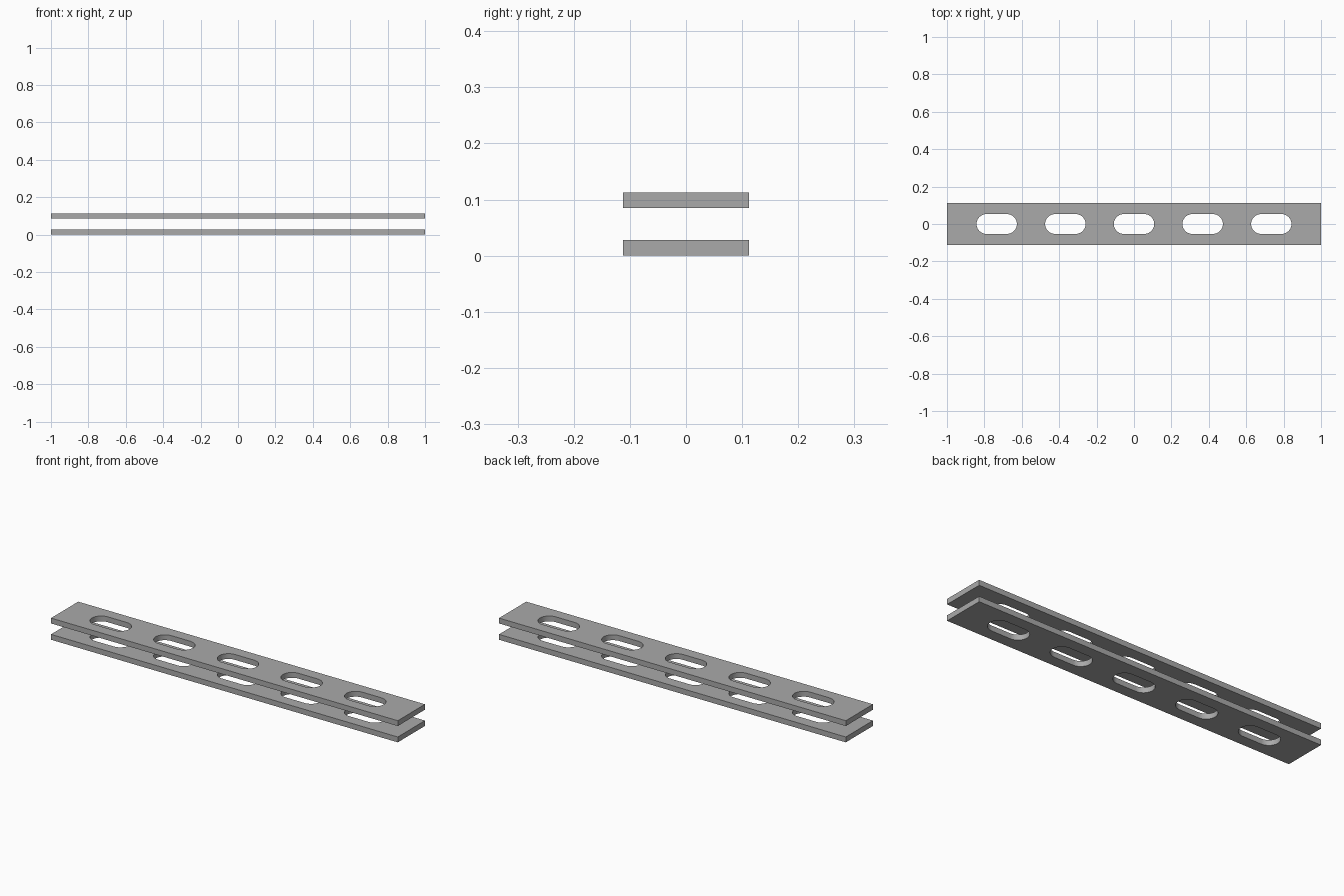
import bpy
import bmesh
from math import cos, sin, pi

HALF_LENGTH, HALF_WIDTH, THICKNESS = 1.0, 0.112, 0.028
SLOT_PITCH, SLOT_RADIUS, SLOT_STRAIGHT = 0.367, 0.053, 0.055
ARC_STEPS = 12

cube = bpy.data.objects.get("Cube")
if cube:
    bpy.data.objects.remove(cube, do_unlink=True)

steel = bpy.data.materials.new("plain grey steel")
steel.use_nodes = True
grey = (0.4, 0.4, 0.4, 1)
steel.diffuse_color = grey
steel.node_tree.nodes["Principled BSDF"].inputs["Base Color"].default_value = grey


def half_profile():
    """Outline of the rear half of a plate, running along the slot edges."""
    points = [(-HALF_LENGTH, 0)]
    for i in range(-2, 3):
        for side in (-1, 1):
            centre = i * SLOT_PITCH + side * SLOT_STRAIGHT
            start = pi if side < 0 else pi / 2
            for s in range(ARC_STEPS + 1):
                a = start - s * pi / 2 / ARC_STEPS
                points.append((centre + SLOT_RADIUS * cos(a), SLOT_RADIUS * sin(a)))
    return points + [(HALF_LENGTH, 0), (HALF_LENGTH, HALF_WIDTH), (-HALF_LENGTH, HALF_WIDTH)]


def slotted_plate(name, z):
    bm = bmesh.new()
    # Two mirrored halves joined along the centre line
    for side in (-1, 1):
        bm.faces.new([bm.verts.new((x, side * y, 0)) for x, y in half_profile()])
    bmesh.ops.remove_doubles(bm, verts=bm.verts, dist=1e-5)
    # Thicken the sheet
    top = bmesh.ops.extrude_face_region(bm, geom=bm.faces[:], use_keep_orig=True)["geom"]
    bmesh.ops.translate(bm, vec=(0, 0, THICKNESS),
                        verts=[g for g in top if isinstance(g, bmesh.types.BMVert)])
    bmesh.ops.recalc_face_normals(bm, faces=bm.faces)
    mesh = bpy.data.meshes.new(name)
    bm.to_mesh(mesh)
    bm.free()
    mesh.materials.append(steel)
    plate = bpy.data.objects.new(name, mesh)
    plate.location.z = z
    bpy.context.collection.objects.link(plate)
    # Smooth slot ends with sharp rims
    bpy.ops.object.select_all(action="DESELECT")
    plate.select_set(True)
    bpy.context.view_layer.objects.active = plate
    bpy.ops.object.shade_smooth_by_angle(angle=pi / 6)


slotted_plate("lower_plate", 0)
slotted_plate("upper_plate", 0.085)
